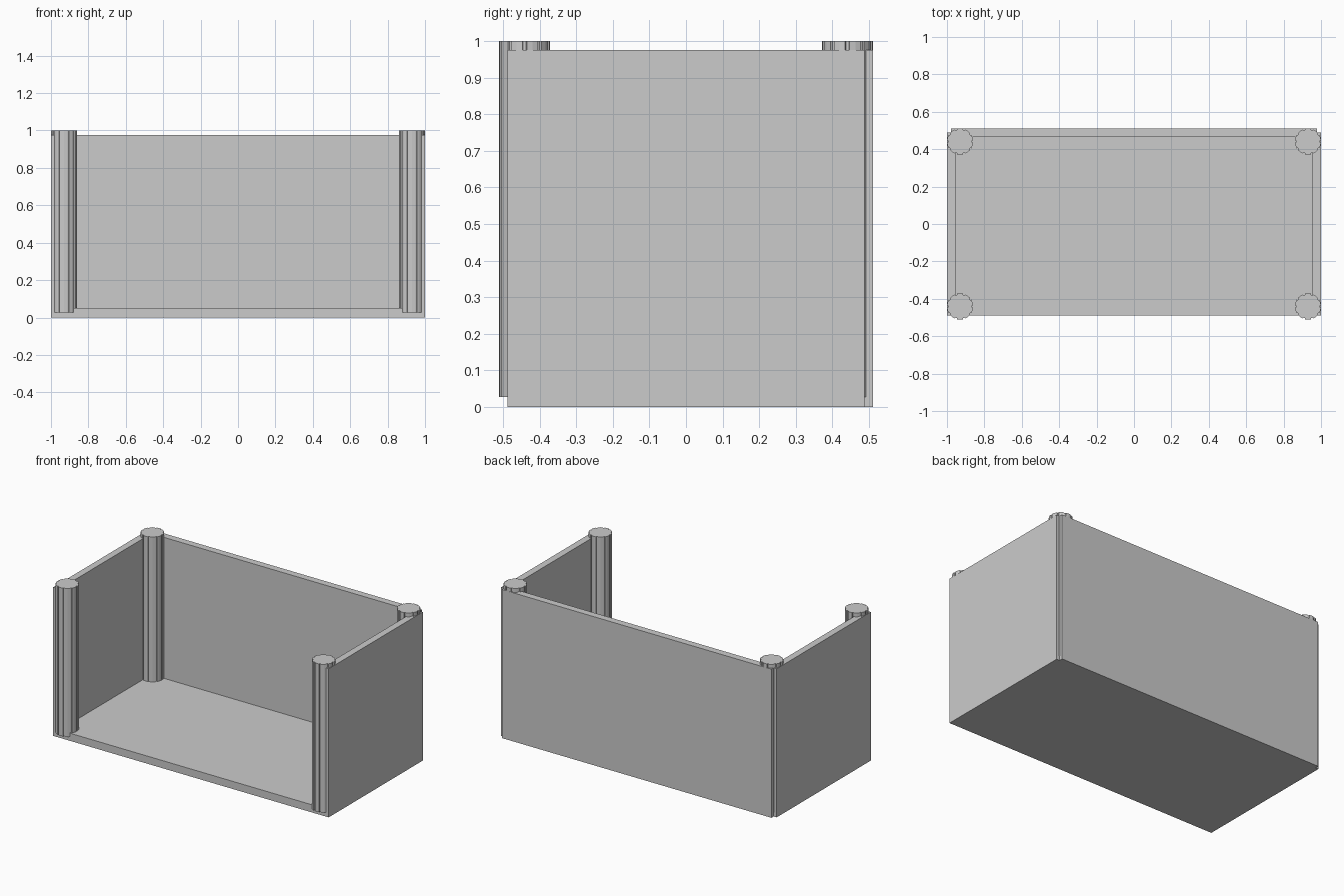
import bpy, bmesh
from math import sin, cos, radians

if "Cube" in bpy.data.objects:
    bpy.data.objects.remove(bpy.data.objects["Cube"])


def mesh_object(name, bm):
    bmesh.ops.recalc_face_normals(bm, faces=bm.faces[:])
    me = bpy.data.meshes.new(name)
    bm.to_mesh(me)
    bm.free()
    ob = bpy.data.objects.new(name, me)
    bpy.context.collection.objects.link(ob)
    return ob


def slab(name, x0, x1, y0, y1, z0, z1):
    bm = bmesh.new()
    bmesh.ops.create_cube(bm, size=1)
    for v in bm.verts:
        v.co = ((x0 + x1) / 2 + v.co.x * (x1 - x0),
                (y0 + y1) / 2 + v.co.y * (y1 - y0),
                (z0 + z1) / 2 + v.co.z * (z1 - z0))
    return mesh_object(name, bm)


def fluted_column(name, x, y, z0, z1, radius, flutes=10):
    # each lobe is a flat-sided bulge, separated by a shallow groove
    bm = bmesh.new()
    ring = []
    for i in range(flutes):
        lobe = -90 + i * 360 / flutes
        for off, r in ((-13, radius), (0, radius), (13, radius),
                       (14.5, radius - 0.006), (21.5, radius - 0.006)):
            a = radians(lobe + off)
            ring.append(bm.verts.new((x + r * cos(a), y + r * sin(a), z0)))
    base = bm.faces.new(ring)
    ext = bmesh.ops.extrude_face_region(bm, geom=[base], use_keep_orig=True)
    for g in ext["geom"]:
        if isinstance(g, bmesh.types.BMVert):
            g.co.z = z1
    return mesh_object(name, bm)


# floor and walls, open at the front
slab("floor", -1, 1, -0.488, 0.488, 0, 0.05)
slab("back_wall", -0.978, 0.978, 0.465, 0.511, 0, 0.975)
for side, s in (("left", -1), ("right", 1)):
    xs = sorted((s * 0.955, s * 1.0))
    slab(side + "_wall", xs[0], xs[1], -0.488, 0.488, 0, 0.975)

    # corner columns
    for end, e in (("front", -1), ("back", 1)):
        fluted_column(f"{end}_{side}_column", s * 0.93, e * 0.441, 0.027, 1.0, 0.07)
